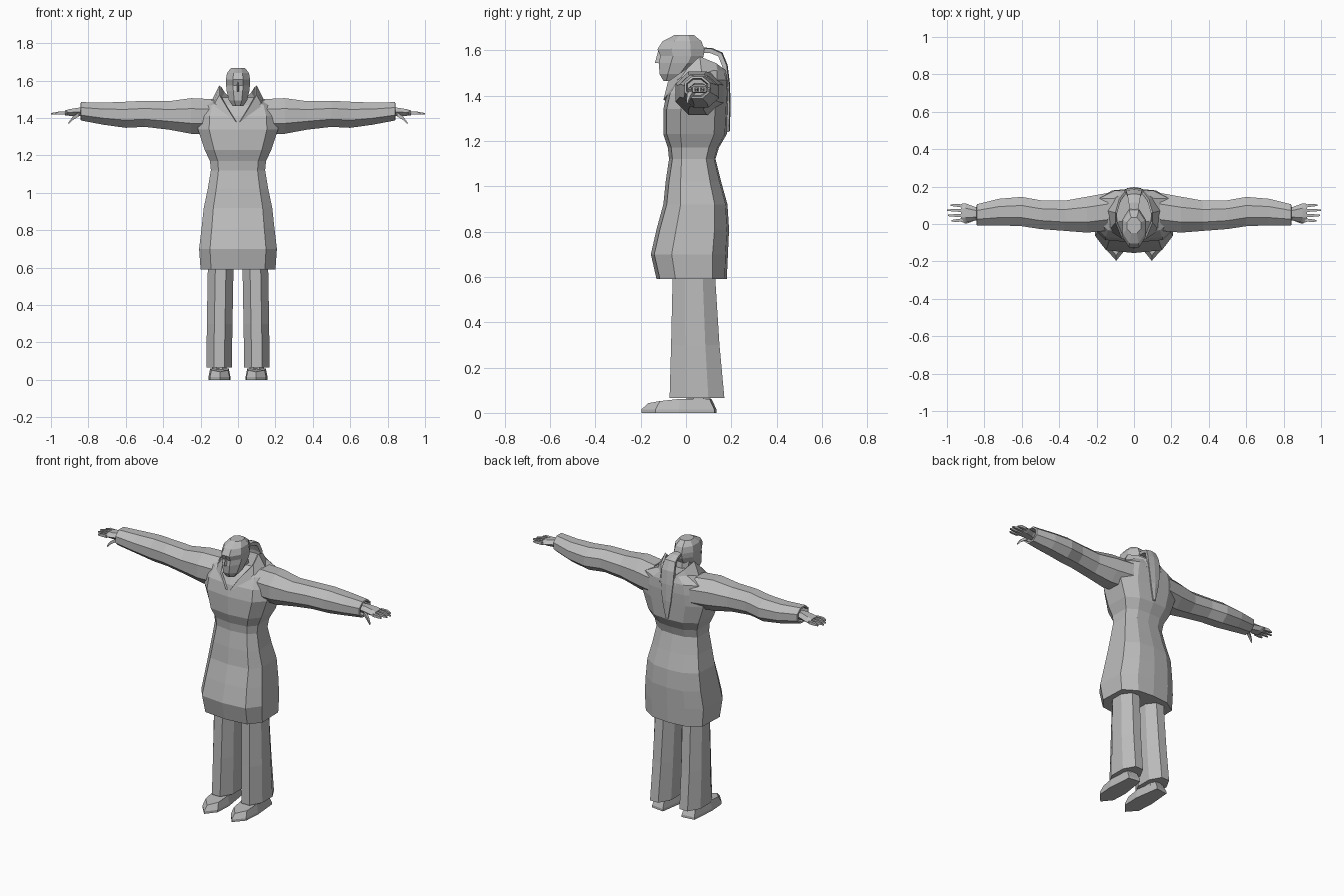
import bpy, bmesh, math
from mathutils import Vector

grey = bpy.data.materials.new("plain grey")
grey.diffuse_color = (0.5, 0.5, 0.5, 1)


def finish(name, bm, thickness=0):
    bmesh.ops.remove_doubles(bm, verts=bm.verts, dist=0.0005)
    bmesh.ops.recalc_face_normals(bm, faces=bm.faces)
    me = bpy.data.meshes.new(name)
    bm.to_mesh(me)
    bm.free()
    me.materials.append(grey)
    ob = bpy.data.objects.new(name, me)
    bpy.context.collection.objects.link(ob)
    if thickness:
        mod = ob.modifiers.new("thickness", 'SOLIDIFY')
        mod.thickness = thickness
        mod.offset = 0
    return ob


def loft(name, rings, closed=True, thickness=0, side=1):
    """Skin rings of points; closed rings get end caps. side=-1 mirrors in x."""
    bm = bmesh.new()
    vs = [[bm.verts.new((p[0] * side, p[1], p[2])) for p in r] for r in rings]
    n = len(rings[0])
    for a, b in zip(vs, vs[1:]):
        for i in range(n if closed else n - 1):
            j = (i + 1) % n
            bm.faces.new((a[i], a[j], b[j], b[i]))
    if closed:
        bm.faces.new(vs[0])
        bm.faces.new(vs[-1])
    return finish(name, bm, thickness)


def body_ring(z, w, yf, yb):
    # flat front, chamfered corners, gently ridged back
    d = yb - yf
    half = [(0, yf), (0.72 * w, yf + 0.015), (w, yf + 0.27 * d),
            (0.97 * w, yb - 0.2 * d), (0.55 * w, yb - 0.03 * d)]
    pts = half + [(0, yb)] + [(-x, y) for x, y in half[:0:-1]]
    return [(x, y, z) for x, y in pts]


def x_ring(x, y0, y1, z0, z1, n=8, turn=0.5):
    return [(x, (y0 + y1) / 2 + (y1 - y0) / 2 * 1.04 * math.cos((i + turn) * math.tau / n),
             (z0 + z1) / 2 + (z1 - z0) / 2 * 1.04 * math.sin((i + turn) * math.tau / n))
            for i in range(n)]


def z_ring(z, x0, x1, y0, y1, n=8):
    return [((x0 + x1) / 2 + (x1 - x0) / 2 * 1.06 * math.cos((i + .5) * math.tau / n),
             (y0 + y1) / 2 + (y1 - y0) / 2 * 1.06 * math.sin((i + .5) * math.tau / n), z)
            for i in range(n)]


# long coat
loft("coat", [body_ring(*r) for r in (
    (0.59, 0.20, -0.13, 0.18), (0.70, 0.208, -0.155, 0.185),
    (0.81, 0.195, -0.13, 0.19), (0.92, 0.183, -0.10, 0.183),
    (1.02, 0.162, -0.09, 0.155), (1.12, 0.145, -0.075, 0.13),
    (1.17, 0.15, -0.08, 0.145), (1.23, 0.178, -0.10, 0.18),
    (1.34, 0.215, -0.10, 0.185), (1.41, 0.21, -0.085, 0.188),
    (1.47, 0.19, -0.05, 0.185), (1.51, 0.11, 0.0, 0.17))])

# neck and head
loft("neck", [z_ring(1.40, -0.05, 0.05, -0.02, 0.09), z_ring(1.56, -0.045, 0.045, -0.03, 0.06)])
loft("head", [z_ring(*r) for r in (
    (1.465, -0.03, 0.03, -0.10, -0.055), (1.495, -0.05, 0.05, -0.118, 0.01),
    (1.545, -0.062, 0.062, -0.122, 0.065), (1.575, -0.065, 0.065, -0.115, 0.08),
    (1.605, -0.066, 0.066, -0.128, 0.083), (1.64, -0.06, 0.06, -0.105, 0.07),
    (1.668, -0.038, 0.038, -0.05, 0.035))])
loft("nose", [[(-0.014, -0.10, 1.54), (0, -0.137, 1.545), (0.014, -0.10, 1.54)],
              [(-0.006, -0.10, 1.595), (0, -0.122, 1.6), (0.006, -0.10, 1.595)]])

# band arching from the back of the head and tapering down the back
loft("back_band", [[(-w, y, z), (0, y + 0.004, z + 0.003), (w, y, z)] for y, z, w in (
    (0.06, 1.60, 0.02), (0.11, 1.597, 0.027), (0.15, 1.58, 0.035), (0.17, 1.53, 0.042),
    (0.18, 1.45, 0.04), (0.183, 1.35, 0.028), (0.179, 1.24, 0.006))],
    closed=False, thickness=0.02)

for side, tag in ((1, "left"), (-1, "right")):
    # standing collar flap
    loft("collar_" + tag, [
        [(0.01, -0.095, 1.38), (0.06, -0.075, 1.46)],
        [(0.13, -0.03, 1.46), (0.095, 0.01, 1.52)],
        [(0.135, 0.07, 1.49), (0.095, 0.06, 1.57)],
        [(0.11, 0.14, 1.48), (0.075, 0.13, 1.54)],
        [(0.05, 0.18, 1.45), (0.045, 0.17, 1.51)]],
        closed=False, thickness=0.012, side=side)

    # sleeve with a hollow cuff
    loft("sleeve_" + tag, [x_ring(*r) for r in (
        (0.14, -0.04, 0.17, 1.31, 1.505), (0.25, -0.05, 0.15, 1.312, 1.51),
        (0.37, -0.04, 0.128, 1.335, 1.493), (0.50, -0.03, 0.13, 1.35, 1.495),
        (0.60, -0.015, 0.148, 1.345, 1.49), (0.72, -0.01, 0.138, 1.362, 1.485),
        (0.84, -0.01, 0.108, 1.385, 1.487), (0.842, 0.0, 0.098, 1.395, 1.477),
        (0.79, 0.005, 0.093, 1.40, 1.472))], side=side)

    # hand: palm, four fingers, thumb
    loft("palm_" + tag, [x_ring(*r, n=6, turn=0) for r in (
        (0.78, 0.025, 0.085, 1.41, 1.455), (0.85, 0.02, 0.09, 1.408, 1.458),
        (0.90, 0.01, 0.108, 1.41, 1.45), (0.925, 0.012, 0.106, 1.412, 1.442))], side=side)
    for k, (y, tip) in enumerate(((0.022, 0.975), (0.047, 0.995), (0.072, 1.0), (0.096, 0.98))):
        y2 = y + (y - 0.058) * 0.12
        loft("finger_%s_%d" % (tag, k + 1), [
            x_ring(0.915, y - 0.011, y + 0.011, 1.414, 1.440, n=4),
            x_ring(0.955, y2 - 0.010, y2 + 0.010, 1.416, 1.438, n=4),
            x_ring(tip, y2 - 0.005, y2 + 0.005, 1.418, 1.428, n=4)], side=side)
    loft("thumb_" + tag, [
        x_ring(0.85, 0.015, 0.045, 1.405, 1.435, n=4),
        x_ring(0.885, 0.002, 0.026, 1.385, 1.41, n=4),
        x_ring(0.905, 0.0, 0.012, 1.365, 1.38, n=4)], side=side)

    # flared trouser leg and ankle
    loft("trouser_leg_" + tag, [z_ring(*r) for r in (
        (0.065, 0.032, 0.17, -0.075, 0.172), (0.30, 0.028, 0.168, -0.068, 0.15),
        (0.64, 0.022, 0.162, -0.06, 0.128))], side=side)
    loft("ankle_" + tag, [z_ring(0.03, 0.06, 0.14, 0.0, 0.11),
                          z_ring(0.10, 0.06, 0.14, 0.0, 0.11)], side=side)

    # shoe with pointed toe and flat sole
    sole = [(0.095, -0.197), (0.15, -0.135), (0.158, -0.03), (0.145, 0.125),
            (0.065, 0.135), (0.04, -0.03), (0.045, -0.135)]
    mid = Vector((0.1, -0.01))
    upper = [mid + (Vector(p) - mid) * 0.84 for p in sole]
    loft("shoe_" + tag, [[(x, y, 0) for x, y in sole],
                         [(x, y, 0.015) for x, y in sole],
                         [(p.x, p.y, 0.062 + min(0, p.y + 0.06) * 0.18) for p in upper]],
         side=side)
